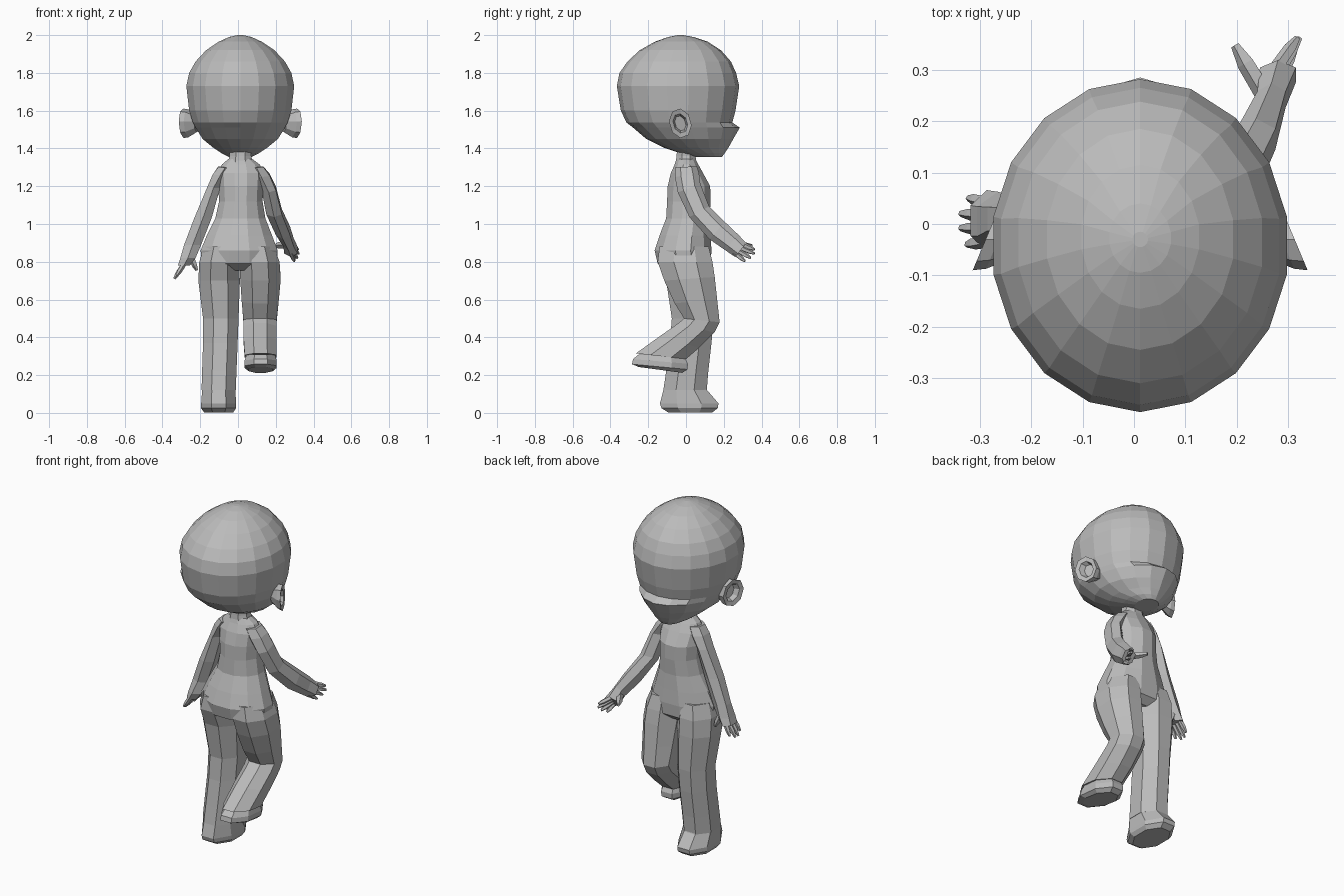
import bpy, bmesh, math
from mathutils import Vector

grey = bpy.data.materials.new("plain_grey")
grey.diffuse_color = (0.5, 0.5, 0.5, 1)
CX = 0.012  # symmetry line of the head


def skin(name, rings):
    """Join equal-sized vertex rings into a closed flat-shaded skin."""
    bm = bmesh.new()
    vs = [[bm.verts.new(p) for p in r] for r in rings]
    n = len(vs[0])
    for a, b in zip(vs, vs[1:]):
        for i in range(n):
            j = (i + 1) % n
            bm.faces.new((a[i], a[j], b[j], b[i]))
    bm.faces.new(vs[0])
    bm.faces.new(vs[-1])
    bmesh.ops.recalc_face_normals(bm, faces=bm.faces)
    me = bpy.data.meshes.new(name)
    bm.to_mesh(me)
    bm.free()
    me.materials.append(grey)
    ob = bpy.data.objects.new(name, me)
    bpy.context.collection.objects.link(ob)
    return ob


def ring(x0, x1, ya, za, yb, zb, n=8):
    """Oval across x0..x1 and along the side-view segment a(front)..b(back)."""
    k = 1 / math.cos(math.pi / n)
    out = []
    for i in range(n):
        t = 2 * math.pi * (i + 0.5) / n
        c, s = k * math.cos(t) / 2, k * math.sin(t) / 2
        out.append(Vector(((x0 + x1) / 2 + c * (x1 - x0),
                           (ya + yb) / 2 + s * (ya - yb),
                           (za + zb) / 2 + s * (za - zb))))
    return out


def limb(name, rows, n=8):
    return skin(name, [ring(*r, n=n) for r in rows])


def stack(name, rows, n=8):
    """Rows are level cuts: z, x0, x1, y back, y front."""
    return limb(name, [(x0, x1, y1, z, y0, z) for z, x0, x1, y0, y1 in rows], n)


def finger(name, p, q, r):
    p, q = Vector(p), Vector(q)
    rot = (q - p).to_track_quat('Z', 'Y')
    rings = []
    for t, k in ((-0.3, 1), (0.6, 0.9), (1, 0.45)):
        rings.append([p.lerp(q, t) + rot @ Vector((r * k * math.cos(a), r * k * math.sin(a), 0))
                      for a in [i * 2 * math.pi / 5 for i in range(5)]])
    skin(name, rings)


# Head: level cuts (z, half width, back, front, muzzle push)
head = [(1.355, .06, .05, .19, 0), (1.375, .10, -.03, .205, 0),
        (1.405, .145, -.12, .20, .025), (1.45, .20, -.21, .225, .025),
        (1.51, .238, -.28, .235, .05), (1.537, .252, -.315, .245, 0),
        (1.60, .272, -.345, .262, 0), (1.73, .287, -.366, .282, 0),
        (1.80, .272, -.352, .265, 0), (1.86, .238, -.31, .238, 0),
        (1.92, .182, -.245, .185, 0), (1.965, .115, -.165, .115, 0),
        (1.99, .06, -.095, .04, 0), (2.0, .015, -.045, -.015, 0)]
rings = []
for z, hw, yb, yf, push in head:
    r = []
    for i in range(18):
        t = 2 * math.pi * i / 18 + math.pi / 2
        s = math.sin(t)
        r.append((CX + hw * math.cos(t) * 1.01,
                  (yb + yf) / 2 + s * (yf - yb) / 2 + push * max(0, s) ** 3, z))
    rings.append(r)
skin("head", rings)

# Ears: cupped, flaring away from the head toward -y
for side, label in ((1, "right"), (-1, "left")):
    rings = []
    for size, depth in ((0.6, -0.07), (0.95, -0.025), (1, 0), (0.65, -0.004), (0.5, -0.03)):
        r = []
        for i in range(8):
            t = 2 * math.pi * i / 8
            y = -.03 + .06 * size * math.cos(t)
            z = 1.533 + .078 * size * math.sin(t) - 0.01 * math.cos(t)
            r.append((CX + side * (.288 - .42 * y + depth), y, z))
        rings.append(r)
    skin(label + "_ear", rings)

# Neck and torso down to the crotch
stack("neck", [(1.43, -.045, .07, -.045, .055), (1.36, -.045, .07, -.05, .05),
               (1.28, -.065, .09, -.06, .065)])
stack("torso", [(1.345, -.05, .075, -.05, .05), (1.315, -.085, .115, -.06, .065),
                (1.27, -.11, .14, -.08, .09), (1.20, -.105, .135, -.097, .128),
                (1.12, -.10, .13, -.10, .13), (1.03, -.12, .145, -.105, .125),
                (.94, -.165, .18, -.14, .13), (.86, -.198, .21, -.166, .135),
                (.79, -.19, .205, -.15, .13), (.755, -.11, .12, -.08, .09)], 12)

# Standing leg and its foot
stack("standing_leg", [(.88, -.18, .0, -.14, .12), (.80, -.205, .005, -.145, .14),
                       (.70, -.21, .01, -.105, .145), (.50, -.185, .003, -.075, .145),
                       (.37, -.185, -.002, -.085, .135), (.22, -.19, -.008, -.105, .118),
                       (.12, -.193, -.012, -.12, .11)])
stack("standing_foot", [(.14, -.19, -.014, -.115, .105), (.12, -.19, -.014, -.12, .112),
                        (.05, -.195, -.01, -.138, .172), (.025, -.195, -.01, -.13, .168),
                        (0.003, -.18, -.025, -.095, .14)])

# Lifted leg, bent back at the knee, rows: x0, x1, front y z, back y z
limb("lifted_leg", [(.02, .19, .12, .88, -.14, .88), (.01, .22, .14, .80, -.15, .80),
                    (.012, .226, .152, .72, -.115, .70), (.02, .215, .165, .60, -.06, .58),
                    (.028, .205, .178, .48, -.01, .50), (.03, .205, .15, .425, -.04, .475),
                    (.03, .205, .07, .345, -.14, .405), (.035, .205, .0, .285, -.265, .315)])
limb("lifted_foot", [(.045, .195, -.01, .30, -.25, .31), (.035, .205, .01, .26, -.28, .285),
                     (.035, .205, .008, .23, -.286, .258), (.055, .185, -.02, .212, -.25, .243)])

# Arms
limb("right_arm", [(.06, .135, .05, 1.305, -.05, 1.30), (.08, .168, .06, 1.27, -.05, 1.25),
                   (.125, .20, .068, 1.21, -.035, 1.17), (.15, .232, .115, 1.09, .025, 1.04),
                   (.20, .275, .20, 1.005, .13, .925), (.24, .295, .27, .94, .215, .865),
                   (.245, .315, .315, .895, .265, .83)], 6)
limb("left_arm", [(-.105, -.03, .05, 1.305, -.05, 1.30), (-.135, -.05, .06, 1.26, -.05, 1.26),
                  (-.165, -.095, .06, 1.19, -.045, 1.19), (-.232, -.14, .05, 1.03, -.045, 1.03),
                  (-.285, -.195, .05, .89, -.03, .89), (-.305, -.225, .055, .82, -.045, .82),
                  (-.318, -.255, .058, .78, -.045, .78)], 6)

# Fingers and thumbs
for i, tip in enumerate([(.318, .362, .865), (.322, .362, .843), (.314, .342, .82), (.298, .312, .803)]):
    finger(f"right_finger_{i + 1}", (.283, .312 - .015 * i, .887 - .016 * i), tip, .014)
finger("right_thumb", (.25, .26, .89), (.197, .348, .885), .02)
for i, tip in enumerate([(-.322, .05, .725), (-.337, .02, .712), (-.337, -.008, .71), (-.325, -.04, .725)]):
    finger(f"left_finger_{i + 1}", (-.288, .042 - .025 * i, .785), tip, .014)
finger("left_thumb", (-.245, .03, .82), (-.218, .04, .755), .017)
